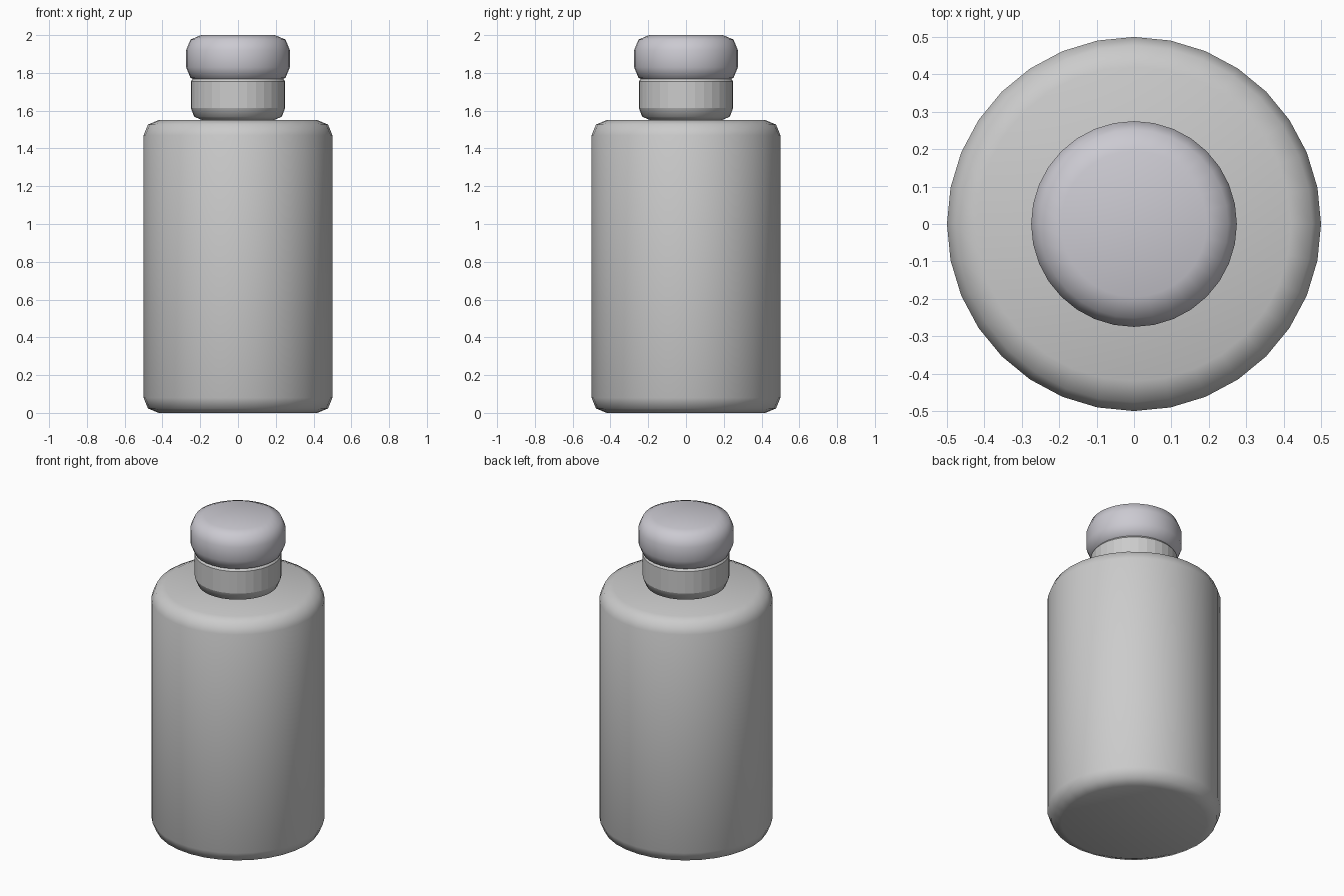
import bpy, bmesh
from math import cos, sin, tau

if "Cube" in bpy.data.objects:
    bpy.data.objects.remove(bpy.data.objects["Cube"])

SIDES = 32


def lathe(name, profile, flat_walls=False):
    """Closed turned solid from (radius, z) points listed bottom to top."""
    bm = bmesh.new()
    rings = [[bm.verts.new((r * cos(tau * i / SIDES), r * sin(tau * i / SIDES), z))
              for i in range(SIDES)] for r, z in profile]
    for low, high in zip(rings, rings[1:]):
        for i in range(SIDES):
            j = (i + 1) % SIDES
            bm.faces.new((low[i], low[j], high[j], high[i]))
    bm.faces.new(rings[0][::-1])
    bm.faces.new(rings[-1])
    bm.normal_update()
    for f in bm.faces:
        f.smooth = not (flat_walls and abs(f.normal.z) < 0.01)
    mesh = bpy.data.meshes.new(name)
    bm.to_mesh(mesh)
    bm.free()
    obj = bpy.data.objects.new(name, mesh)
    bpy.context.collection.objects.link(obj)
    return obj


def rounded(radius, z0, z1, bevel):
    """Cylinder profile with a two-step bevel at both ends."""
    k = bevel * 0.293
    return [(radius - bevel, z0), (radius - k, z0 + k), (radius, z0 + bevel),
            (radius, z1 - bevel), (radius - k, z1 - k), (radius - bevel, z1)]


# Bottle body
lathe("bottle_body", rounded(0.5, 0.0, 1.55, 0.08))

# Neck with faceted walls
lathe("bottle_neck", [(0.19, 1.55), (0.232, 1.568), (0.25, 1.615),
                      (0.25, 1.755), (0.235, 1.775), (0.2, 1.8)], flat_walls=True)

# Cap
cap = lathe("bottle_cap", rounded(0.275, 1.75, 2.0, 0.08))
mat = bpy.data.materials.new("cap_grey")
mat.diffuse_color = (0.6, 0.59, 0.64, 1)
mat.use_nodes = True
mat.node_tree.nodes["Principled BSDF"].inputs["Base Color"].default_value = mat.diffuse_color
cap.data.materials.append(mat)
